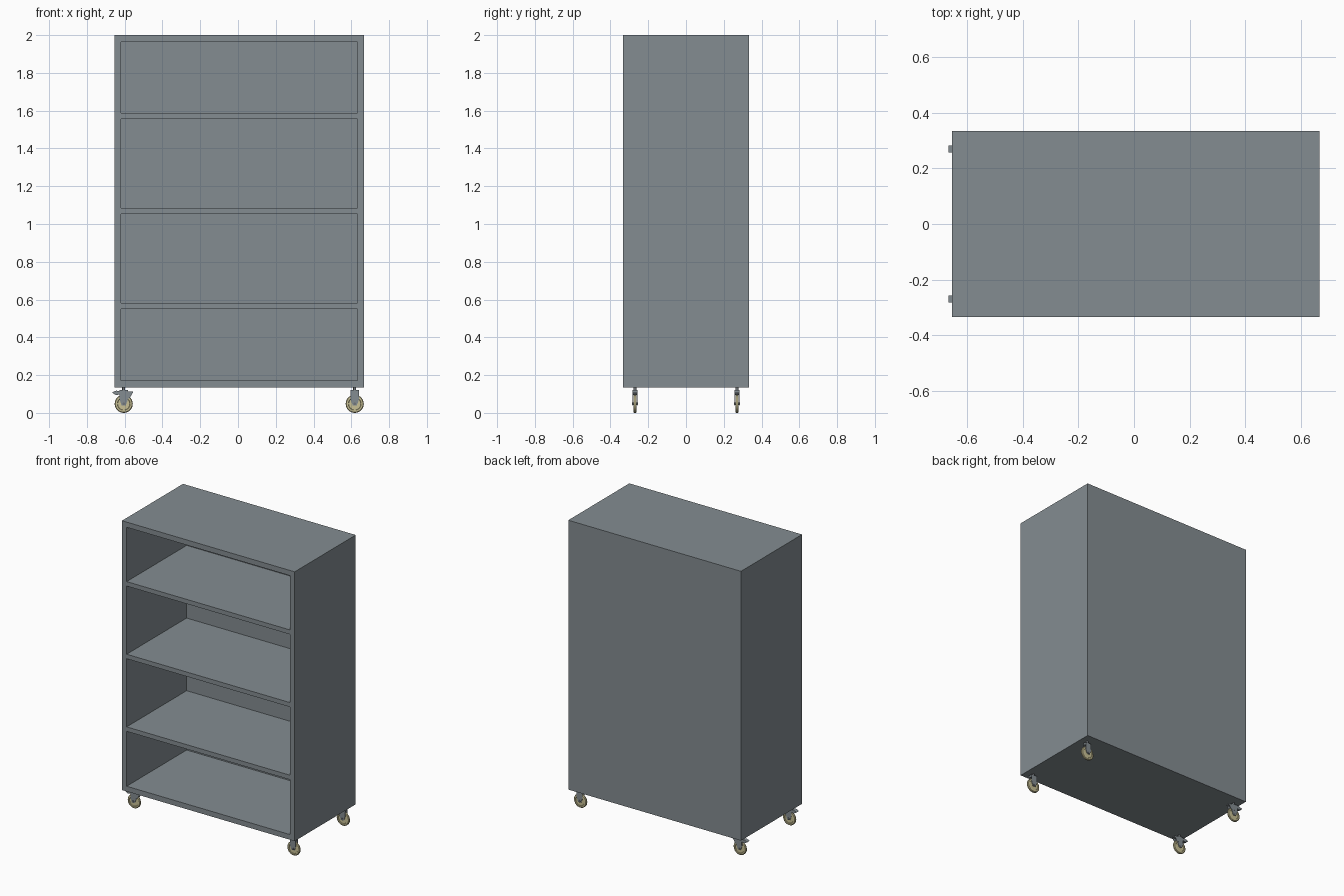
import bpy, bmesh, math

if "Cube" in bpy.data.objects:
    bpy.data.objects.remove(bpy.data.objects["Cube"])


def material(name, rgb):
    m = bpy.data.materials.new(name)
    m.diffuse_color = (*rgb, 1)
    m.use_nodes = True
    m.node_tree.nodes["Principled BSDF"].inputs["Base Color"].default_value = m.diffuse_color
    return m


GREY = material("steel grey", (0.23, 0.265, 0.285))
CREAM = material("cream rubber", (0.58, 0.53, 0.30))
DARK = material("dark steel", (0.16, 0.175, 0.19))


def finish(bm, name, mat):
    bmesh.ops.recalc_face_normals(bm, faces=bm.faces[:])
    me = bpy.data.meshes.new(name)
    bm.to_mesh(me)
    bm.free()
    ob = bpy.data.objects.new(name, me)
    bpy.context.collection.objects.link(ob)
    me.materials.append(mat)
    return ob


def box(name, x0, x1, y0, y1, z0, z1, mat=GREY):
    return prism(name, [(x0, z0), (x1, z0), (x1, z1), (x0, z1)], y0, y1, mat)


# extrude an xz outline from y0 to y1
def prism(name, pts, y0, y1, mat=GREY):
    bm = bmesh.new()
    f = bm.faces.new([bm.verts.new((x, y0, z)) for x, z in pts])
    ext = bmesh.ops.extrude_face_region(bm, geom=[f])
    for v in ext["geom"]:
        if isinstance(v, bmesh.types.BMVert):
            v.co.y = y1
    return finish(bm, name, mat)


# revolve a (radius, offset) profile about an axis along y or z
def lathe(name, prof, center, axis, mat, n=32):
    bm = bmesh.new()
    cx, cy, cz = center
    rings = []
    for r, h in prof:
        ring = []
        for i in range(n):
            a = 2 * math.pi * i / n
            c, s = r * math.cos(a), r * math.sin(a)
            ring.append(bm.verts.new((cx + c, cy + h, cz + s) if axis == "y"
                                     else (cx + c, cy + s, cz + h)))
        rings.append(ring)
    for a, b in zip(rings, rings[1:]):
        for i in range(n):
            j = (i + 1) % n
            bm.faces.new((a[i], a[j], b[j], b[i]))
    bm.faces.new(rings[0])
    bm.faces.new(rings[-1])
    ob = finish(bm, name, mat)
    bpy.context.view_layer.objects.active = ob
    ob.select_set(True)
    bpy.ops.object.shade_smooth_by_angle(angle=math.radians(35))
    ob.select_set(False)
    return ob


# cabinet: front frame outline, open at the front
X0, X1, Y, Z0, Z1, T = -0.655, 0.668, 0.334, 0.135, 2.0, 0.036
box("left_side", X0, X0 + T, -Y, Y, Z0, Z1)
box("right_side", X1 - T, X1, -Y, Y, Z0, Z1)
box("top_panel", X0 + T, X1 - T, -Y, Y, Z1 - T, Z1)
box("bottom_panel", X0 + T, X1 - T, -Y, Y, Z0, Z0 + T)
box("back_panel", X0 + T, X1 - T, Y - 0.012, Y, Z0 + T, Z1 - T)
for k, z in enumerate((0.551, 1.054, 1.557)):
    box(f"shelf_{k + 1}", X0 + T, X1 - T, -Y, Y - 0.012, z, z + 0.031)


# casters: the left pair carry brake pedals
def caster(tag, x, y, brake):
    zc, r = 0.048, 0.048
    lathe("wheel_" + tag, [(r - 0.016, -0.006), (r - 0.014, -0.009), (r - 0.004, -0.008),
                           (r, -0.004), (r, 0.004), (r - 0.004, 0.008),
                           (r - 0.014, 0.009), (r - 0.016, 0.006)], (x, y, zc), "y", CREAM)
    lathe("axle_" + tag, [(0.007, -0.015), (0.007, 0.015)], (x, y, zc), "y", DARK, 16)
    lathe("stem_" + tag, [(0.008, 0.1), (0.008, Z0)], (x, y, 0), "z", DARK, 16)
    fork = [(x - 0.011, 0.04), (x + 0.011, 0.04), (x + 0.022, 0.07), (x + 0.022, 0.118),
            (x - 0.022, 0.118), (x - 0.022, 0.07)]
    for s, side in ((-1, "front"), (1, "back")):
        prism(f"fork_{side}_{tag}", fork, y + s * 0.0095, y + s * 0.0125)
    box("fork_crown_" + tag, x - 0.022, x + 0.022, y - 0.0125, y + 0.0125, 0.105, 0.12)
    if brake:
        prism("brake_pedal_" + tag, [(-0.668, 0.108), (-0.645, 0.094), (-0.62, 0.1),
                                     (-0.62, 0.114), (-0.645, 0.118)],
              y - 0.013, y + 0.013)
        for s in (-1, 1):
            prism(f"brake_arm_{tag}_{s}", [(x - 0.02, 0.075), (x + 0.03, 0.075),
                                           (x + 0.05, 0.112), (x - 0.02, 0.112)],
                  y + s * 0.0095, y + s * 0.0128)
        box("brake_shoe_" + tag, x + 0.02, x + 0.05, y - 0.0125, y + 0.0125, 0.104, 0.112)


for y, row in ((-0.27, "front"), (0.27, "back")):
    caster(row + "_left", -0.605, y, True)
    caster(row + "_right", 0.618, y, False)
